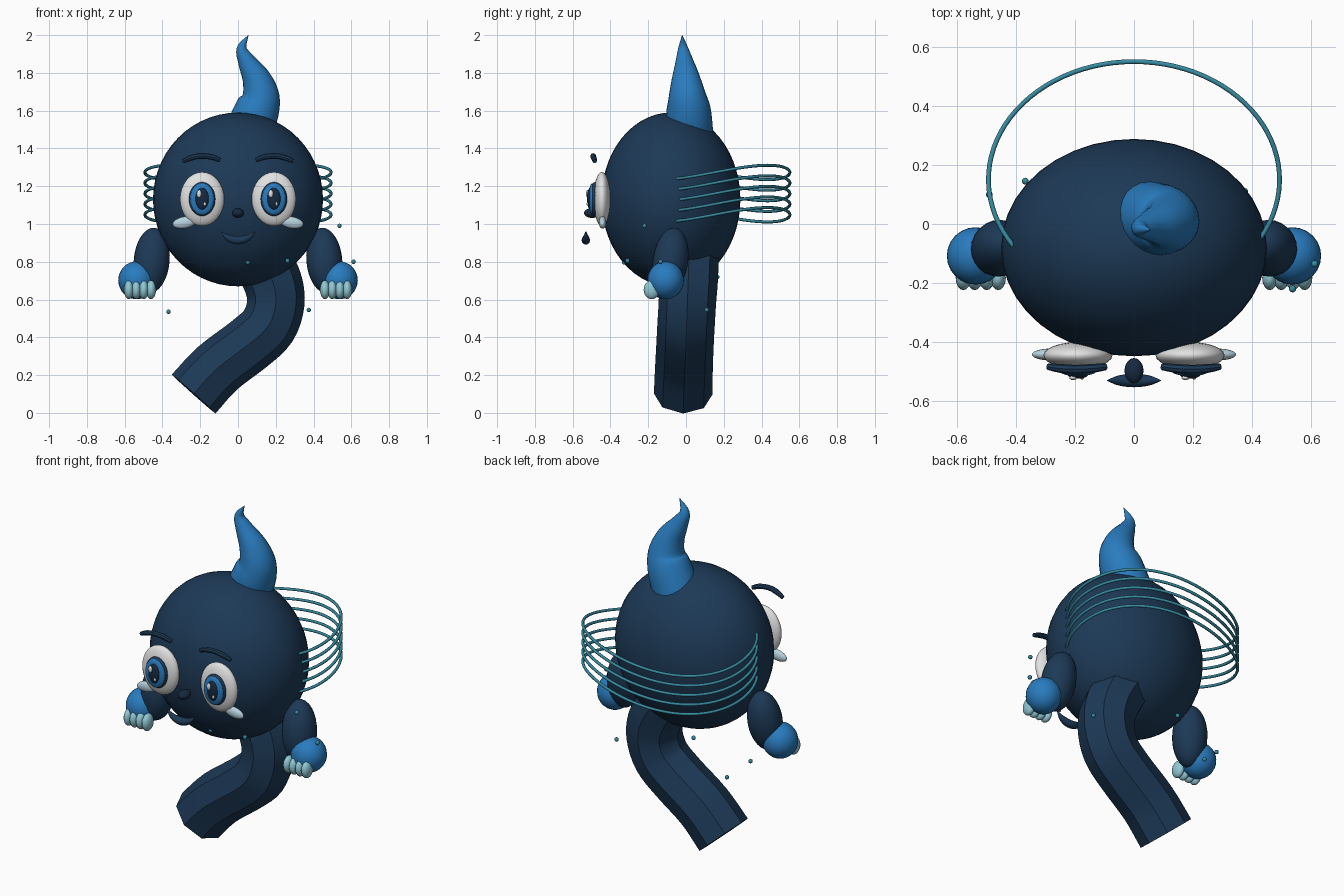
import bpy, bmesh, math
from mathutils import Vector

cube = bpy.data.objects.get("Cube")
if cube:
    bpy.data.objects.remove(cube, do_unlink=True)


def material(name, rgb, rough=0.6):
    m = bpy.data.materials.new(name)
    m.use_nodes = True
    m.diffuse_color = (*rgb, 1)
    bsdf = m.node_tree.nodes["Principled BSDF"]
    bsdf.inputs["Base Color"].default_value = (*rgb, 1)
    bsdf.inputs["Roughness"].default_value = rough
    return m


NAVY = material("navy", (0.012, 0.041, 0.094))
DARK = material("dark navy", (0.008, 0.022, 0.05))
BLUE = material("bright blue", (0.022, 0.2, 0.52))
TEAL = material("teal", (0.038, 0.26, 0.36))
PALE = material("pale aqua", (0.28, 0.58, 0.67))
CHEEK = material("pale cheek", (0.48, 0.65, 0.74))
WHITE = material("eye white", (0.76, 0.76, 0.76))


def finish(name, bm, mat, angle=35):
    bmesh.ops.recalc_face_normals(bm, faces=bm.faces[:])
    me = bpy.data.meshes.new(name)
    bm.to_mesh(me)
    bm.free()
    me.materials.append(mat)
    ob = bpy.data.objects.new(name, me)
    bpy.context.collection.objects.link(ob)
    bpy.ops.object.select_all(action='DESELECT')
    ob.select_set(True)
    bpy.context.view_layer.objects.active = ob
    bpy.ops.object.shade_smooth_by_angle(angle=math.radians(angle))
    return ob


def ball(name, loc, size, mat, rot=(0, 0, 0), seg=24, rings=16):
    """Ellipsoid with radii `size`; rotation in degrees."""
    bm = bmesh.new()
    bmesh.ops.create_uvsphere(bm, u_segments=seg, v_segments=rings, radius=1)
    bmesh.ops.scale(bm, vec=size, verts=bm.verts[:])
    ob = finish(name, bm, mat, 60)
    ob.location = loc
    ob.rotation_euler = [math.radians(a) for a in rot]
    return ob


def spline(points, steps):
    """Catmull-Rom samples through (x, y, z, radius) points."""
    p = [Vector(q) for q in points]
    p = [2 * p[0] - p[1]] + p + [2 * p[-1] - p[-2]]
    out = []
    for i in range(1, len(p) - 2):
        a, b, c, d = p[i - 1:i + 3]
        for k in range(steps):
            t = k / steps
            out.append(0.5 * (2 * b + (c - a) * t + (2 * a - 5 * b + 4 * c - d) * t * t
                              + (3 * b - a - 3 * c + d) * t ** 3))
    return out + [p[-2]]


def tube(name, path, sides, mat, ref=(0, 1, 0), angle=35):
    """Capped tube along (x, y, z, radius) samples."""
    bm = bmesh.new()
    ref = Vector(ref)
    rings = []
    for i, q in enumerate(path):
        a, b = path[max(i - 1, 0)], path[min(i + 1, len(path) - 1)]
        t = (Vector(b[:3]) - Vector(a[:3])).normalized()
        u = (ref - t * ref.dot(t)).normalized()
        v = t.cross(u)
        c, r = Vector(q[:3]), max(q[3], 0.001)
        rings.append([bm.verts.new(c + r * (u * math.cos(w) + v * math.sin(w)))
                      for w in (2 * math.pi * k / sides for k in range(sides))])
    for r0, r1 in zip(rings, rings[1:]):
        for k in range(sides):
            n = (k + 1) % sides
            bm.faces.new((r0[k], r0[n], r1[n], r1[k]))
    bm.faces.new(rings[0])
    bm.faces.new(rings[-1])
    return finish(name, bm, mat, angle)


# Head
ball("head", (0, -0.08, 1.13), (0.45, 0.368, 0.46), NAVY, seg=40, rings=28)

# Curling horn on top
horn = [(0.045, 0.018, 1.46, 0.128), (0.1, 0.014, 1.6, 0.118), (0.12, 0.007, 1.68, 0.099),
        (0.097, 0.0, 1.77, 0.076), (0.047, -0.008, 1.86, 0.048), (0.02, -0.015, 1.93, 0.027),
        (0.055, -0.02, 2.0, 0.001)]
tube("horn", spline(horn, 5), 24, BLUE, angle=50)

# Eight-sided tail with a flat cut end
tail = [(-0.235, -0.015, 0.1, 0.155), (-0.11, -0.011, 0.235, 0.153), (0.06, -0.005, 0.365, 0.152),
        (0.16, 0.0, 0.46, 0.152), (0.2, 0.007, 0.58, 0.152), (0.185, 0.013, 0.69, 0.155),
        (0.135, 0.017, 0.79, 0.155), (0.08, 0.018, 0.87, 0.152)]
tube("tail", spline(tail, 4), 8, NAVY, angle=30)

for s, side in ((1, "left"), (-1, "right")):
    # Layered eye
    x, z = 0.19 * s, 1.132
    ball(side + "_eye_white", (x, -0.445, z), (0.117, 0.045, 0.143), WHITE)
    ball(side + "_iris_rim", (x, -0.482, z), (0.07, 0.03, 0.09), NAVY)
    ball(side + "_iris", (x, -0.498, z), (0.063, 0.017, 0.083), BLUE)
    ball(side + "_pupil", (x, -0.508, z + 0.002), (0.036, 0.016, 0.058), DARK)
    ball(side + "_large_glint", (x - 0.016, -0.521, z + 0.028), (0.013, 0.008, 0.02), WHITE, seg=12, rings=8)
    ball(side + "_small_glint", (x + 0.014, -0.52, z - 0.026), (0.007, 0.007, 0.01), WHITE, seg=12, rings=8)

    # Brow and cheek
    brow = [(0.095 * s, -0.483, 1.338, 0.012), (0.14 * s, -0.489, 1.355, 0.015),
            (0.2 * s, -0.492, 1.36, 0.015), (0.25 * s, -0.489, 1.35, 0.015),
            (0.292 * s, -0.483, 1.332, 0.011)]
    tube(side + "_brow", spline(brow, 4), 8, NAVY)
    ball(side + "_cheek", (0.283 * s, -0.442, 1.008), (0.064, 0.02, 0.031), CHEEK, (0, 10 * s, 0))

    # Arm, hand and four fingers
    ball(side + "_arm", (0.457 * s, -0.082, 0.807), (0.095, 0.094, 0.175), NAVY, (-8, -5 * s, 0))
    ball(side + "_hand", (0.537 * s, -0.108, 0.702), (0.097, 0.097, 0.1), BLUE)
    for i, fx in enumerate((0.46, 0.499, 0.539, 0.578)):
        ball(f"{side}_finger_{i + 1}", (fx * s, -0.182, 0.652), (0.026, 0.042, 0.05), PALE,
             seg=16, rings=12)

# Nose and smile
ball("nose", (0, -0.497, 1.058), (0.032, 0.043, 0.026), DARK)
mouth = [(-0.09, -0.53, 0.96, 0.002), (-0.052, -0.53, 0.927, 0.017), (0, -0.53, 0.914, 0.023),
         (0.052, -0.53, 0.927, 0.017), (0.09, -0.53, 0.96, 0.002)]
tube("mouth", spline(mouth, 5), 10, NAVY, angle=50)

# Five wavy wire hoops behind the head
for i in range(5):
    zc = 1.273 - 0.056 * i
    wire = []
    for k in range(61):
        a = math.radians(-34 + 248 * k / 60)
        wire.append((0.493 * math.cos(a), 0.15 + 0.4 * math.sin(a), zc + 0.038 * math.sin(2 * a), 0.008))
    tube(f"wire_hoop_{i + 1}", wire, 8, TEAL, ref=(0, 0, 1), angle=60)

# Small floating beads
beads = [(0.537, -0.22, 0.99), (0.612, -0.135, 0.8), (0.262, -0.31, 0.805), (0.052, -0.328, 0.797),
         (0.375, 0.11, 0.545), (-0.368, 0.145, 0.535), (-0.165, 0.165, 0.72), (-0.49, 0.1, 0.645)]
for i, p in enumerate(beads):
    ball(f"bead_{i + 1}", p, (0.012, 0.012, 0.012), TEAL, seg=10, rings=8)
